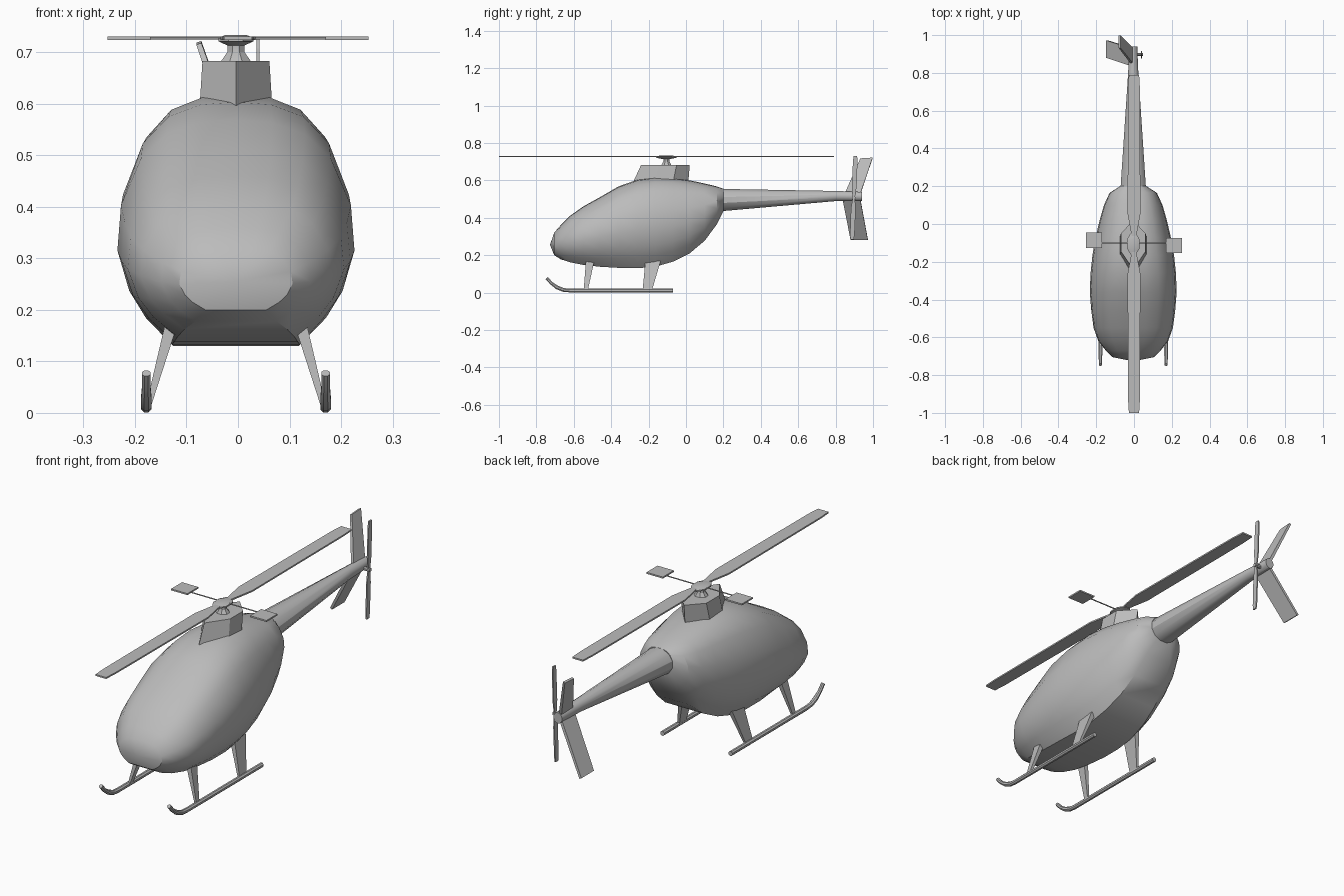
import bpy, bmesh, math
from mathutils import Vector

old = bpy.data.objects.get("Cube")
if old:
    bpy.data.objects.remove(old, do_unlink=True)

CX = -0.004            # centre line of the airframe
HUB = Vector((0, -0.105, 0.727))

grey = bpy.data.materials.new("plain_grey")
grey.use_nodes = True
grey.diffuse_color = (0.5, 0.5, 0.5, 1)
grey.node_tree.nodes["Principled BSDF"].inputs["Base Color"].default_value = (0.5, 0.5, 0.5, 1)


def loft(name, rings, smooth=True):
    """Skin a list of equal rings; a ring of one point closes to a tip."""
    bm = bmesh.new()
    loops = [[bm.verts.new(p) for p in ring] for ring in rings]
    for a, b in zip(loops, loops[1:]):
        n = max(len(a), len(b))
        for i in range(n):
            j = (i + 1) % n
            if len(a) == 1:
                bm.faces.new((a[0], b[i], b[j]))
            else:
                bm.faces.new((a[i], a[j], b[j], b[i]))
    for end in (loops[0], loops[-1]):
        if len(end) > 2:
            bm.faces.new(end)
    bmesh.ops.recalc_face_normals(bm, faces=bm.faces)
    mesh = bpy.data.meshes.new(name)
    bm.to_mesh(mesh)
    bm.free()
    mesh.materials.append(grey)
    ob = bpy.data.objects.new(name, mesh)
    bpy.context.scene.collection.objects.link(ob)
    if smooth:
        bpy.ops.object.select_all(action='DESELECT')
        ob.select_set(True)
        bpy.context.view_layer.objects.active = ob
        bpy.ops.object.shade_smooth_by_angle(angle=math.radians(30))
    return ob


def ellipse(centre, u, v, n):
    """Ring of n points around centre, spanned by the vectors u and v."""
    c, u, v = Vector(centre), Vector(u), Vector(v)
    return [c + u * math.cos(t) + v * math.sin(t)
            for t in (2 * math.pi * (i + 0.5) / n for i in range(n))]


def quad(a, b, thick):
    """Four-point ring: edge a-b thickened by the vector thick."""
    a, b, t = Vector(a), Vector(b), Vector(thick) / 2
    return [a - t, b - t, b + t, a + t]


# Fuselage: one cross-section scaled along the length
half = [(0, 1), (.3, .99), (.58, .94), (.8, .83), (.97, .62),
        (1, .42), (.9, .24), (.76, .12), (.54, 0)]
section = half + [(-x, z) for x, z in reversed(half[1:])]
stations = [  # y, half width, bottom, top
    (-.705, .11, .2, .32), (-.67, .145, .178, .36), (-.62, .185, .162, .41),
    (-.55, .21, .148, .46), (-.46, .222, .138, .51), (-.36, .23, .132, .568),
    (-.26, .226, .13, .603), (-.165, .216, .138, .617), (-.07, .199, .165, .613),
    (.02, .178, .21, .6), (.1, .155, .277, .583), (.165, .125, .365, .567),
    (.2, .07, .435, .555)]
rings = [[(CX, -.727, .255)]]
for y, w, lo, hi in stations:
    rings.append([(CX + x * w, y, lo + z * (hi - lo)) for x, z in section])
loft("fuselage", rings)

# Tail boom
loft("tail_boom", [ellipse((CX, y, z), (rx, 0, 0), (0, 0, rz), 12)
                   for y, z, rx, rz in [(.17, .495, .07, .062), (.2, .495, .069, .061),
                                        (.8, .516, .028, .028), (.94, .514, .022, .025)]])

# Mast fairing: six-sided, narrowing upwards
plan_low = [(0, -.285), (.071, -.165), (.071, -.07), (0, .012), (-.071, -.07), (-.071, -.165)]
plan_top = [(0, -.24), (.065, -.145), (.065, -.05), (0, .02), (-.065, -.05), (-.065, -.145)]
loft("mast_fairing", [[(CX + x, y, .585) for x, y in plan_low],
                      [(CX + x, y, .683) for x, y in plan_top]], smooth=False)

# Rotor mast and hub
loft("rotor_hub", [ellipse((CX, HUB.y, z), (rx, 0, 0), (0, ry, 0), 8)
                   for rx, ry, z in [(.033, .03, .68), (.018, .018, .7), (.018, .018, .713),
                                     (.037, .06, .721), (.037, .06, .727), (.023, .035, .733)]])

for side, s in (("front", -1), ("rear", 1)):
    # Main rotor blades
    loft(side + "_rotor_blade",
         [quad((-c, HUB.y + s * d, HUB.z), (c, HUB.y + s * d, HUB.z), (0, 0, .007))
          for d, c in [(.03, .01), (.16, .034), (.83, .031), (.895, .027)]], smooth=False)

# Stabiliser bar and paddles
loft("stabiliser_bar", [ellipse((x, -.1, HUB.z), (0, .003, 0), (0, 0, .003), 6)
                        for x in (-.18, .18)])
for side, s in (("left", 1), ("right", -1)):
    y = -.1 - s * .014
    loft(side + "_paddle", [quad((s * x, y - .04, HUB.z), (s * x, y + .04, HUB.z), (0, 0, .007))
                            for x in (.17, .253)], smooth=False)

# Tail fins
loft("upper_fin", [quad((-.008, .845, .52), (-.008, .93, .52), (.014, 0, .004)),
                   quad((-.076, .932, .716), (-.076, .998, .72), (.01, 0, .003))], smooth=False)
loft("lower_fin", [quad((-.008, .835, .51), (-.008, .93, .51), (.012, 0, -.007)),
                   quad((-.142, .88, .284), (-.142, .972, .284), (.01, 0, -.006))], smooth=False)

# Tail rotor
TY, TZ, TX = .897, .507, .039
loft("tail_rotor_shaft", [ellipse((x, TY, TZ), (0, .009, 0), (0, 0, .009), 8)
                          for x in (0, .048)])
for side, s in (("upper", 1), ("lower", -1)):
    loft(side + "_tail_rotor_blade",
         [quad((TX, TY + s * d * .04 - c, TZ + s * d), (TX, TY + s * d * .04 + c, TZ + s * d),
               (.006, 0, 0)) for d, c in [(0, .006), (.06, .013), (.2, .012), (.223, .009)]],
         smooth=False)

# Landing skids and their legs
path = [(-.07, .011), (-.62, .011), (-.655, .014), (-.69, .028), (-.72, .05), (-.745, .077)]
for side, s in (("left", 1), ("right", -1)):
    x = CX + s * .174
    rings = []
    for i, (y, z) in enumerate(path):
        a, b = path[max(i - 1, 0)], path[min(i + 1, len(path) - 1)]
        along = Vector((0, b[0] - a[0], b[1] - a[1])).normalized()
        r = .011 if i < 4 else .009
        rings.append(ellipse((x, y, z), (r, 0, 0), along.cross((1, 0, 0)) * r, 8))
    loft(side + "_skid", rings)
    for leg, (t0, t1), (b0, b1) in (("front", (-.535, -.49), (-.547, -.525)),
                                    ("rear", (-.217, -.135), (-.232, -.182))):
        loft(f"{side}_{leg}_leg",
             [quad((CX + s * .126, t0, .17), (CX + s * .126, t1, .17), (.024, 0, 0)),
              quad((CX + s * .17, b0, .012), (CX + s * .17, b1, .012), (.01, 0, 0))],
             smooth=False)
